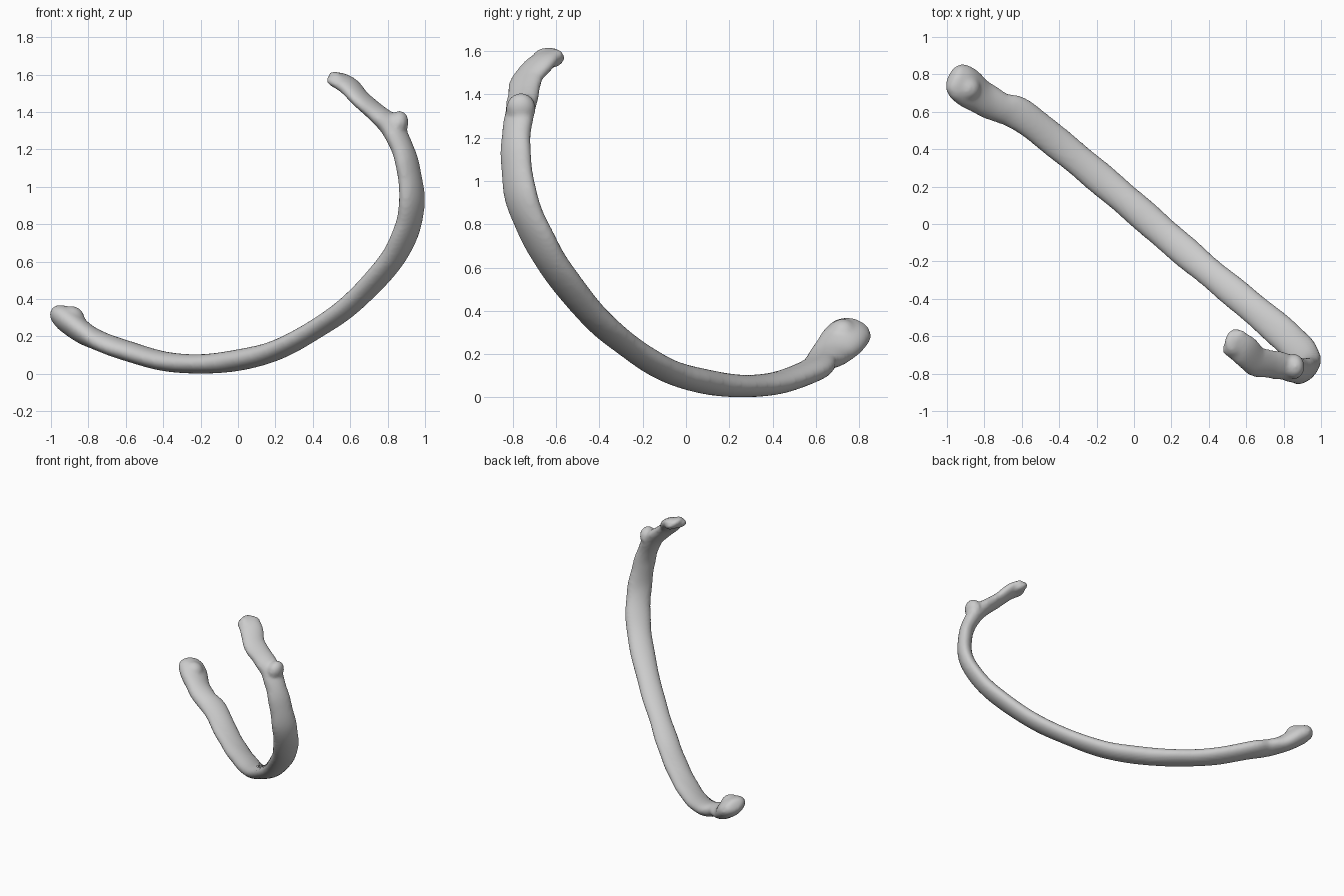
import bpy, bmesh, math
from mathutils import Vector, Matrix

if "Cube" in bpy.data.objects:
    bpy.data.objects.remove(bpy.data.objects["Cube"])

N = (0.62, 0.78, 0.0)        # broad direction of the shaft section
E = (0.52, 0.75, -0.40)      # broad direction at the front end
H = (0.30, 0.90, 0.25)       # broad direction at the neck and head

# path stations: centre, broad radius, thin radius, broad direction
stations = [
    ((-0.955, 0.775, 0.315), 0.088, 0.055, E),
    ((-0.91, 0.745, 0.285), 0.108, 0.068, E),
    ((-0.82, 0.68, 0.215), 0.098, 0.060, E),
    ((-0.72, 0.625, 0.167), 0.083, 0.052, N),
    ((-0.60, 0.58, 0.125), 0.090, 0.053, N),
    ((-0.40, 0.425, 0.068), 0.086, 0.052, N),
    ((-0.20, 0.26, 0.053), 0.084, 0.052, N),
    ((0.00, 0.09, 0.073), 0.085, 0.057, N),
    ((0.20, -0.085, 0.125), 0.084, 0.053, N),
    ((0.40, -0.255, 0.230), 0.078, 0.050, N),
    ((0.60, -0.42, 0.370), 0.084, 0.052, N),
    ((0.80, -0.59, 0.580), 0.088, 0.054, N),
    ((0.895, -0.69, 0.750), 0.090, 0.053, N),
    ((0.93, -0.76, 0.920), 0.090, 0.052, N),
    ((0.91, -0.785, 1.100), 0.080, 0.050, N),
    ((0.873, -0.783, 1.220), 0.074, 0.052, N),
    ((0.815, -0.765, 1.325), 0.076, 0.054, N),
    ((0.735, -0.75, 1.400), 0.078, 0.045, H),
    ((0.655, -0.735, 1.470), 0.082, 0.040, H),
    ((0.590, -0.675, 1.540), 0.084, 0.042, H),
    ((0.530, -0.632, 1.575), 0.080, 0.036, H),
]


def spline(a, b, c, d, t):
    return 0.5 * (2 * b + (c - a) * t + (2 * a - 5 * b + 4 * c - d) * t * t
                  + (3 * b - a - 3 * c + d) * t ** 3)


def sample(steps=6):
    """Smooth the stations into many rings."""
    rows = [(Vector(p), Vector((a, b, 0)), Vector(n)) for p, a, b, n in stations]
    first = tuple(2 * rows[0][k] - rows[1][k] for k in range(3))
    last = tuple(2 * rows[-1][k] - rows[-2][k] for k in range(3))
    rows = [first] + rows + [last]
    out = []
    for i in range(1, len(rows) - 2):
        for s in range(steps):
            out.append([spline(*(rows[i + j][k] for j in (-1, 0, 1, 2)), s / steps)
                        for k in range(3)])
    out.append(list(rows[-2]))
    return out


def frame(rings, i):
    t = (rings[min(i + 1, len(rings) - 1)][0] - rings[max(i - 1, 0)][0]).normalized()
    n = rings[i][2]
    n = (n - t * n.dot(t)).normalized()
    return t, n, t.cross(n)


bm = bmesh.new()
SIDES = 28
rings = sample()
loops = []


def add_ring(i, scale=1.0, push=0.0):
    t, n, m = frame(rings, i)
    p, r, _ = rings[i]
    wob = 1 + 0.02 * math.sin(i * 0.9) + 0.015 * math.sin(i * 0.37 + 1)
    loop = []
    for k in range(SIDES):
        ang = math.tau * k / SIDES
        loop.append(bm.verts.new(p + t * push + n * (math.cos(ang) * r.x * scale * wob)
                                 + m * (math.sin(ang) * r.y * scale)))
    loops.append(loop)


# Rounded caps at both ends, swept shaft between
caps = [(0.3, 0.034), (0.62, 0.029), (0.87, 0.017)]
for s, d in caps:
    add_ring(0, s, -d)
for i in range(len(rings)):
    add_ring(i)
for s, d in reversed(caps):
    add_ring(len(rings) - 1, s, d)
for a, b in zip(loops, loops[1:]):
    for k in range(SIDES):
        j = (k + 1) % SIDES
        bm.faces.new((a[k], a[j], b[j], b[k]))
bm.faces.new(loops[0])
bm.faces.new(loops[-1])


# Bumps that blend into the shaft: tubercle, front end knob, head
def bump(centre, size, rot=0.0):
    bmesh.ops.create_uvsphere(bm, u_segments=24, v_segments=16, radius=1,
                              matrix=Matrix.Translation(centre)
                              @ Matrix.Rotation(rot, 4, 'Y')
                              @ Matrix.Diagonal((*size, 1)))


bump((0.855, -0.762, 1.335), (0.055, 0.068, 0.072), 0.3)
bump((-0.895, 0.725, 0.295), (0.075, 0.07, 0.068))
bump((0.545, -0.635, 1.568), (0.068, 0.075, 0.036), 0.6)

bmesh.ops.recalc_face_normals(bm, faces=bm.faces)
mesh = bpy.data.meshes.new("rib_bone")
bm.to_mesh(mesh)
bm.free()
rib = bpy.data.objects.new("rib_bone", mesh)
bpy.context.collection.objects.link(rib)

# Fuse everything into one skin and soften the joins
fuse = rib.modifiers.new("fuse", 'REMESH')
fuse.mode = 'VOXEL'
fuse.voxel_size = 0.012
fuse.use_smooth_shade = True
soft = rib.modifiers.new("soften", 'SMOOTH')
soft.factor = 0.5
soft.iterations = 6
for poly in mesh.polygons:
    poly.use_smooth = True
